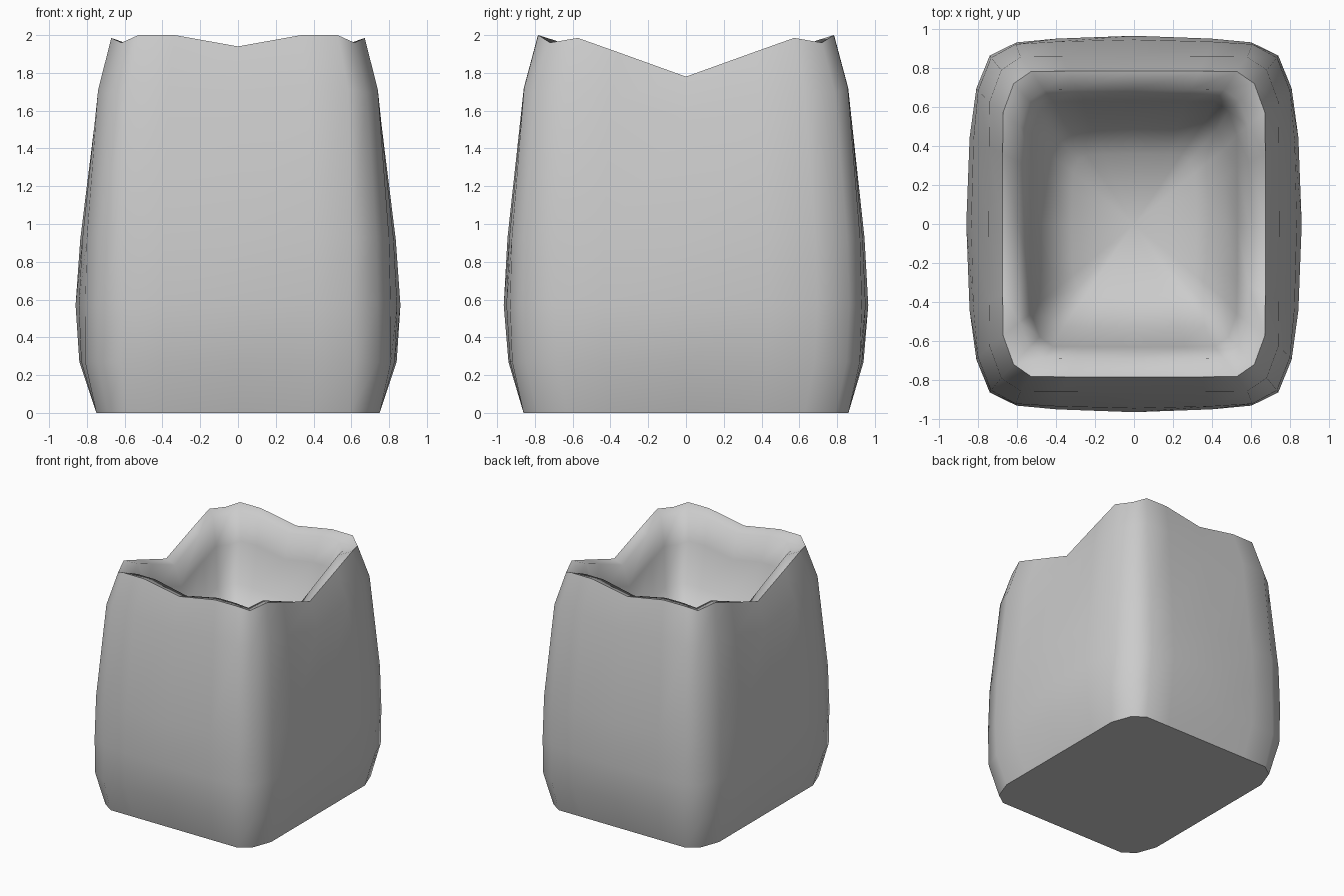
import bpy, bmesh, math

if "Cube" in bpy.data.objects:
    bpy.data.objects.remove(bpy.data.objects["Cube"])

# Quadrant outlines in unit size: boxy and bulged, from the +x middle to the +y middle
BOXY = [(1, 0), (1, .46), (1, .73), (.92, .92), (.79, 1), (.5, 1), (0, 1)]
BULGED = [(1, 0), (.98, .46), (.94, .72), (.86, .895), (.70, .965), (.46, .985), (0, 1)]
# How far the rim sags below 2.0 at each of those points
SAG = [.22, .09, .015, .04, 0, 0, .06]

# Rings: half width, half depth, height, bulge, sag weight (outside, over the rim, inside)
RINGS = [
    (.75, .86, 0, 0, 0), (.84, .94, .27, .6, 0), (.86, .965, .57, 1, 0),
    (.835, .945, .93, .7, .05), (.745, .86, 1.72, .1, .7), (.675, .785, 2.0, .1, 1),
    (.59, .69, 1.97, .1, 1), (.53, .63, 1.76, .1, .8), (.47, .53, 1.45, .2, .35),
    (.32, .36, 1.25, .4, 0),
]


def full_loop(quad):
    """Mirror seven quadrant entries (x, y, sag) into a closed loop of 24."""
    second = [(-x, y, s) for x, y, s in reversed(quad[:-1])]
    half = quad + second
    return half + [(x, -y, s) for x, y, s in reversed(half[1:-1])]


bm = bmesh.new()
loops = []
for hx, hy, z, bulge, sag in RINGS:
    quad = [(hx * (a[0] + (b[0] - a[0]) * bulge), hy * (a[1] + (b[1] - a[1]) * bulge), s)
            for a, b, s in zip(BOXY, BULGED, SAG)]
    loops.append([bm.verts.new((x, y, z - s * sag)) for x, y, s in full_loop(quad)])

# Walls, flat base and the hollow's floor
n = len(loops[0])
for low, high in zip(loops, loops[1:]):
    for i in range(n):
        j = (i + 1) % n
        bm.faces.new((low[i], low[j], high[j], high[i]))
bm.faces.new(list(reversed(loops[0])))
centre = bm.verts.new((0, 0, 1.2))
for i in range(n):
    bm.faces.new((loops[-1][i], loops[-1][(i + 1) % n], centre))
bm.normal_update()

mesh = bpy.data.meshes.new("open_sack")
bm.to_mesh(mesh)
bm.free()
sack = bpy.data.objects.new("open_sack", mesh)
bpy.context.collection.objects.link(sack)
bpy.context.view_layer.objects.active = sack
sack.select_set(True)
bpy.ops.object.shade_smooth_by_angle(angle=math.radians(65))
